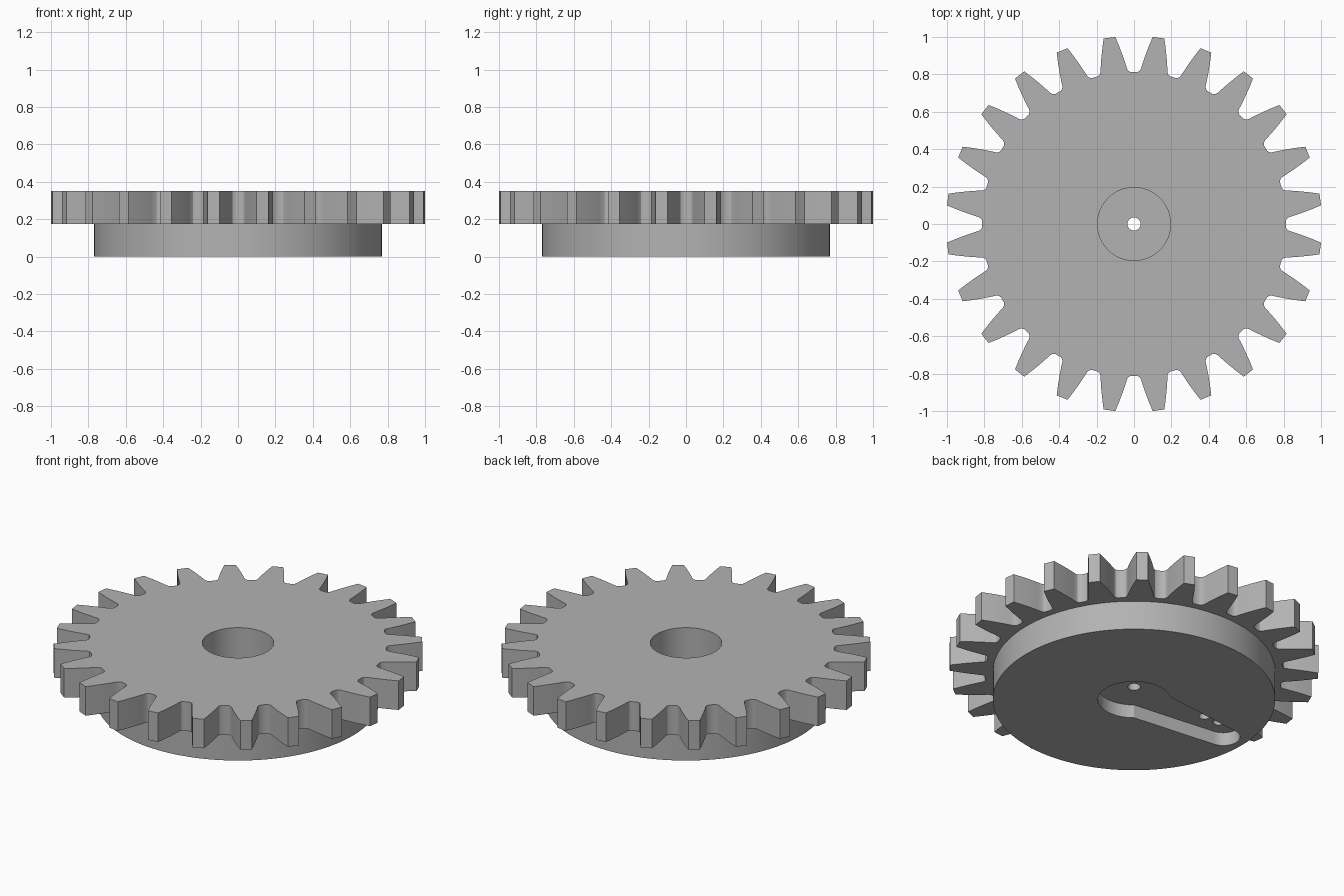
import bpy
import bmesh
from math import sin, cos, radians, tau, atan2, hypot

if "Cube" in bpy.data.objects:
    bpy.data.objects.remove(bpy.data.objects["Cube"], do_unlink=True)

TEETH = 24
BASE_TOP = 0.175
GEAR_TOP = 0.35

grey = bpy.data.materials.new("light_grey")
grey.use_nodes = True
grey.diffuse_color = (0.45, 0.45, 0.45, 1)
grey.node_tree.nodes["Principled BSDF"].inputs["Base Color"].default_value = (0.45, 0.45, 0.45, 1)


def arc(cx, radius, start, end, steps):
    """Points on an arc centred on the x axis, angles in degrees."""
    angles = [radians(start + (end - start) * i / steps) for i in range(steps + 1)]
    return [(cx + radius * cos(a), radius * sin(a)) for a in angles]


def circle(radius, cx=0, steps=96):
    return arc(cx, radius, 0, 360, steps)[:-1]


def prism(name, outline, bottom, top):
    """Extrude a closed outline straight up."""
    bm = bmesh.new()
    face = bm.faces.new([bm.verts.new((x, y, bottom)) for x, y in outline])
    result = bmesh.ops.extrude_face_region(bm, geom=[face])
    moved = [v for v in result["geom"] if isinstance(v, bmesh.types.BMVert)]
    bmesh.ops.translate(bm, verts=moved, vec=(0, 0, top - bottom))
    bmesh.ops.recalc_face_normals(bm, faces=bm.faces)
    mesh = bpy.data.meshes.new(name)
    bm.to_mesh(mesh)
    bm.free()
    mesh.materials.append(grey)
    obj = bpy.data.objects.new(name, mesh)
    bpy.context.collection.objects.link(obj)
    return obj


def activate(obj):
    bpy.ops.object.select_all(action="DESELECT")
    obj.select_set(True)
    bpy.context.view_layer.objects.active = obj


def cut(target, outline, bottom, top):
    """Subtract a prism from the target."""
    cutter = prism("cutter", outline, bottom, top)
    cutter.hide_render = True
    mod = target.modifiers.new("cut", "BOOLEAN")
    mod.operation = "DIFFERENCE"
    mod.solver = "EXACT"
    mod.object = cutter
    activate(target)
    bpy.ops.object.modifier_apply(modifier=mod.name)
    bpy.data.objects.remove(cutter, do_unlink=True)


# Toothed outline: half of one gap as (radial distance, half width), mirrored
flank = [(0.812, 0.016), (0.818, 0.029), (0.83, 0.037), (0.85, 0.043),
         (0.9, 0.06), (0.95, 0.079), (1.0, 0.1)]
gap = [(r, -w) for r, w in reversed(flank)] + flank
outline = []
for i in range(TEETH):
    turn = tau * i / TEETH
    for r, w in gap:
        dist, angle = hypot(r, w), atan2(w, r) + turn
        outline.append((dist * cos(angle), dist * sin(angle)))

gear = prism("gear_teeth_ring", outline, BASE_TOP, GEAR_TOP)
base = prism("base_disc", circle(0.77, steps=128), 0, BASE_TOP)

# Wide bore from above, with a thin floor left in the base
bore = circle(0.195)
cut(gear, bore, BASE_TOP - 0.1, GEAR_TOP + 0.1)
cut(base, bore, 0.13, BASE_TOP + 0.1)

# Tapered arm recess underneath
recess = arc(0, 0.197, -130, 130, 64) + arc(-0.635, 0.092, 97, 263, 32)
cut(base, recess, -0.1, 0.08)

# Screw hole in the middle and two blind holes along the arm
cut(base, circle(0.035, steps=32), -0.1, BASE_TOP + 0.1)
for x in (-0.5, -0.6):
    cut(base, circle(0.03, x, 32), 0.05, 0.16)

for obj in (gear, base):
    activate(obj)
    bpy.ops.object.shade_smooth_by_angle(angle=radians(30))
